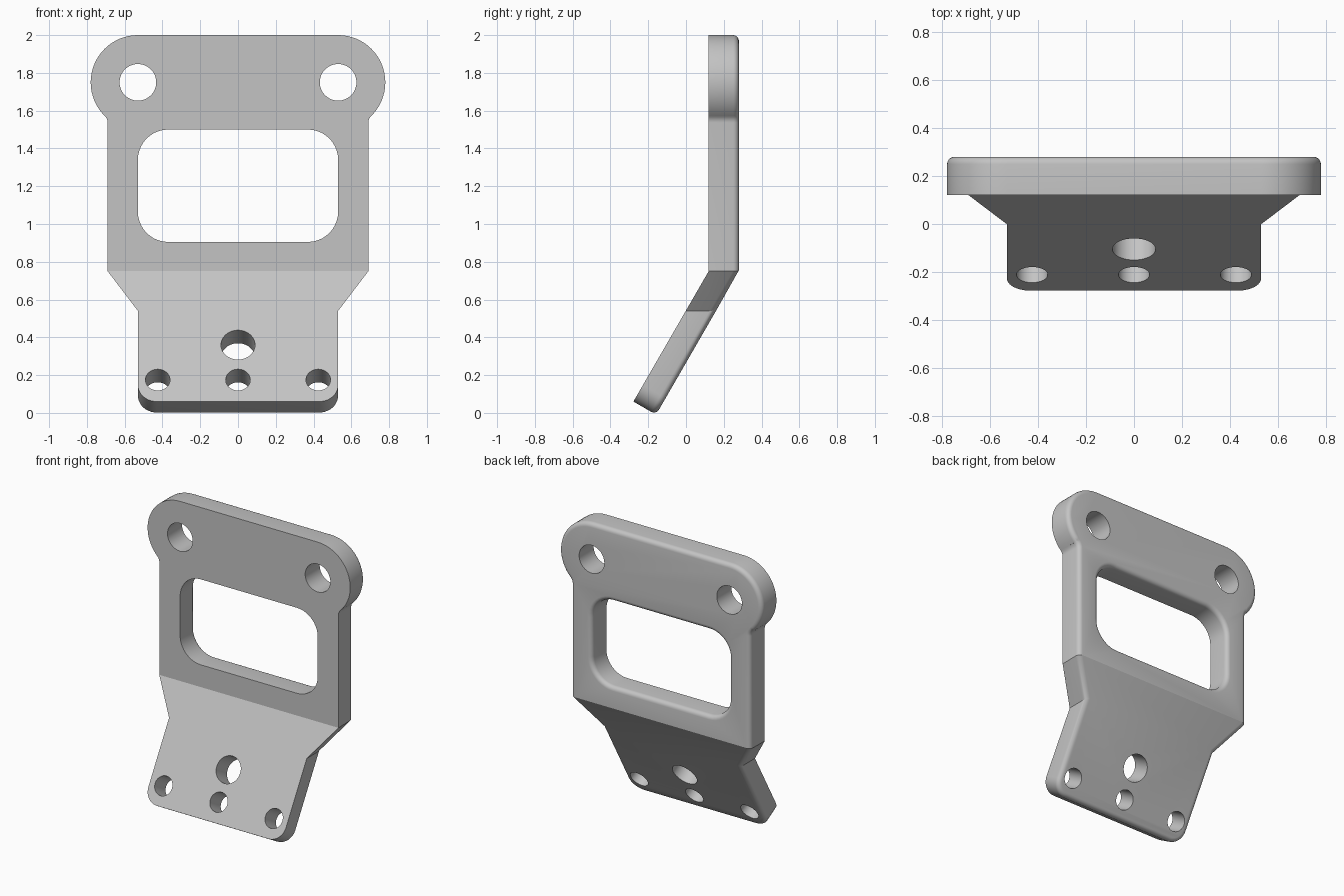
import bpy, bmesh
from math import radians, sin, cos, tan
from mathutils import Vector, Matrix

cube = bpy.data.objects.get("Cube")
if cube:
    bpy.data.objects.remove(cube)

FRONT, THICK, BEND_Z, TILT = 0.12, 0.16, 0.75, radians(30)
UP_NORMAL = Vector((0, 1, 0))
LOW_NORMAL = Vector((0, cos(TILT), -sin(TILT)))

metal = bpy.data.materials.new("light grey metal")
metal.use_nodes = True
grey = (0.55, 0.55, 0.55, 1)
metal.diffuse_color = grey
metal.node_tree.nodes["Principled BSDF"].inputs["Base Color"].default_value = grey


def arc(cx, cz, r, start, end, n, squash=1):
    angles = [radians(start + (end - start) * i / n) for i in range(n + 1)]
    return [(cx + r * cos(a), cz + r * sin(a) * squash) for a in angles]


def front_y(z):
    """Depth of the bent front surface at a height."""
    return FRONT + min(0, z - BEND_Z) * tan(TILT)


def new_object(name, bm):
    bmesh.ops.recalc_face_normals(bm, faces=bm.faces)
    mesh = bpy.data.meshes.new(name)
    bm.to_mesh(mesh)
    bm.free()
    obj = bpy.data.objects.new(name, mesh)
    bpy.context.collection.objects.link(obj)
    return obj


def cut(obj, cutter):
    """Subtract the cutter for good and remove it."""
    mod = obj.modifiers.new("cut", "BOOLEAN")
    mod.operation, mod.solver, mod.object = "DIFFERENCE", "EXACT", cutter
    graph = bpy.context.evaluated_depsgraph_get()
    mesh = bpy.data.meshes.new_from_object(obj.evaluated_get(graph))
    obj.modifiers.clear()
    obj.data = mesh
    bpy.data.objects.remove(cutter)


# Half outline from top to bottom: ear, blended neck, taper, rounded foot
half = arc(0.53, 1.75, 0.25, 90, -45.5, 24)
half += arc(0.74, 1.536, 0.05, 134.5, 180, 5)
half += [(0.69, BEND_Z), (0.53, 0.54)]
half += arc(0.43, 0.06 + 0.1 * cos(TILT), 0.1, 0, -90, 10, cos(TILT))
outline = half + [(-x, z) for x, z in reversed(half)]

# Bent plate: the foot is square to the tilted part, the rest runs straight back
bm = bmesh.new()
front, back = [], []
for x, z in outline:
    p = Vector((x, front_y(z), z))
    shift = LOW_NORMAL * THICK * cos(TILT) if z < 0.5 else UP_NORMAL * THICK
    front.append(bm.verts.new(p))
    back.append(bm.verts.new(p + shift))
count = len(outline)
for i in range(count):
    j = (i + 1) % count
    bm.faces.new((front[i], front[j], back[j], back[i]))
for ring in (front, back):
    bm.faces.new([v for v, p in zip(ring, outline) if p[1] >= BEND_Z])
    bm.faces.new([v for v, p in zip(ring, outline) if p[1] <= BEND_Z])
plate = new_object("bent_mounting_plate", bm)

# Rounded window
bm = bmesh.new()
loop = []
for sx, sz, start in ((1, 1, 0), (-1, 1, 90), (-1, -1, 180), (1, -1, 270)):
    loop += arc(sx * 0.37, 1.2025 + sz * 0.1375, 0.16, start, start + 90, 10)
face = bm.faces.new([bm.verts.new((x, -0.2, z)) for x, z in loop])
side = bmesh.ops.extrude_face_region(bm, geom=[face])["geom"]
bmesh.ops.translate(bm, vec=(0, 0.8, 0),
                    verts=[g for g in side if isinstance(g, bmesh.types.BMVert)])
cut(plate, new_object("window_cutter", bm))

# Round the rear rim of the outline and window
bm = bmesh.new()
bm.from_mesh(plate.data)
bm.normal_update()


def is_back(f):
    return max(f.normal.dot(UP_NORMAL), f.normal.dot(LOW_NORMAL)) > 0.995


rim = [e for e in bm.edges if len(e.link_faces) == 2
       and is_back(e.link_faces[0]) != is_back(e.link_faces[1])]
bmesh.ops.bevel(bm, geom=rim, offset=0.03, segments=5, profile=0.5,
                affect="EDGES", clamp_overlap=False)
bm.to_mesh(plate.data)
bm.free()

# Drilled holes, each square to its part of the plate
bm = bmesh.new()
for x, z, r in ((-0.53, 1.75, 0.097), (0.53, 1.75, 0.097), (0, 0.36, 0.09),
                (-0.425, 0.175, 0.065), (0, 0.175, 0.065), (0.425, 0.175, 0.065)):
    axis = UP_NORMAL if z > BEND_Z else LOW_NORMAL
    turn = axis.to_track_quat("Z", "Y").to_matrix().to_4x4()
    bmesh.ops.create_cone(bm, cap_ends=True, segments=48, radius1=r, radius2=r, depth=0.6,
                          matrix=Matrix.Translation((x, front_y(z), z)) @ turn)
cut(plate, new_object("hole_cutter", bm))

# Finish
plate.data.materials.clear()
plate.data.materials.append(metal)
for poly in plate.data.polygons:
    poly.material_index = 0
bpy.ops.object.select_all(action="DESELECT")
plate.select_set(True)
bpy.context.view_layer.objects.active = plate
bpy.ops.object.shade_smooth_by_angle(angle=radians(25))
